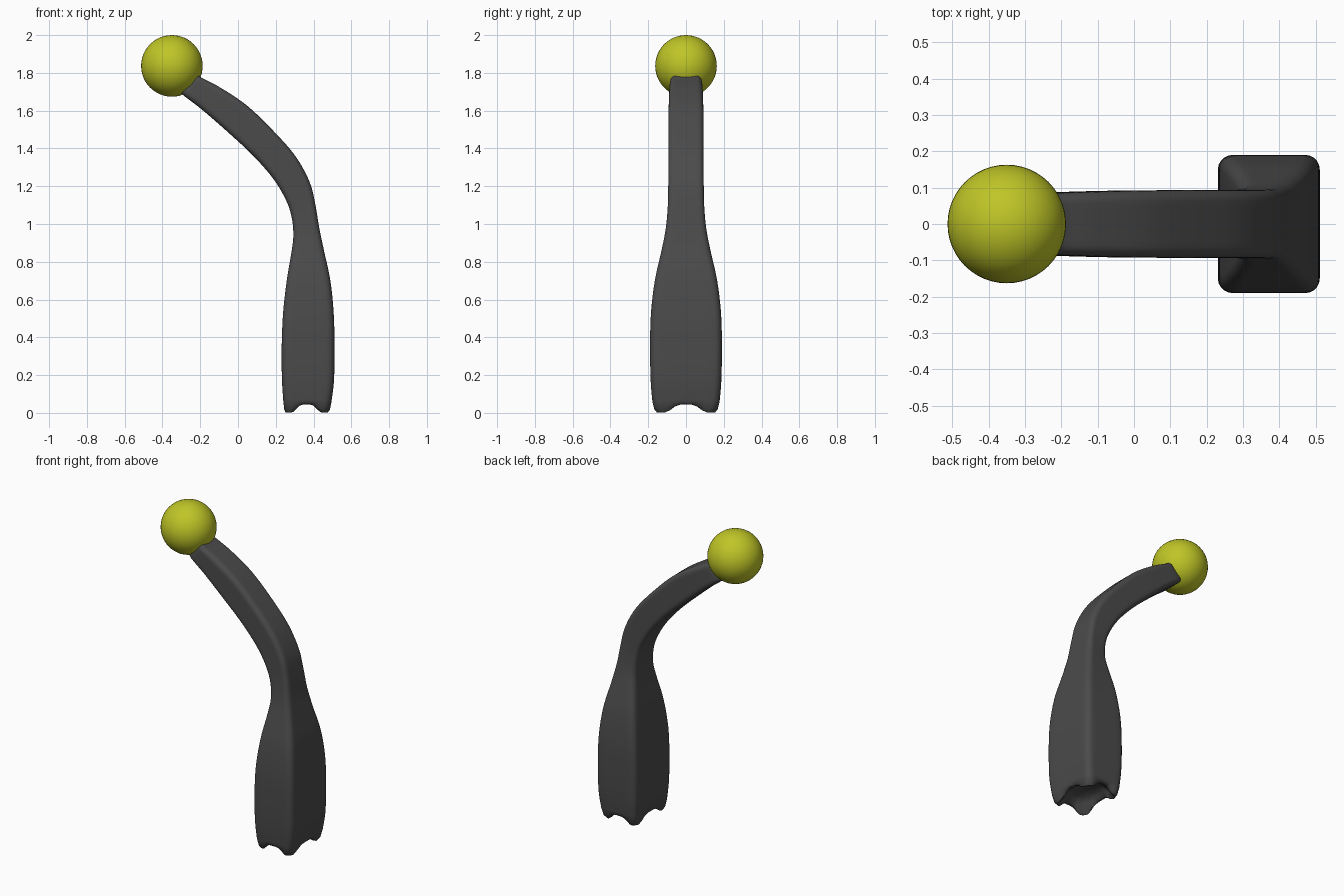
import bpy, bmesh, math
from mathutils import Vector

if "Cube" in bpy.data.objects:
    bpy.data.objects.remove(bpy.data.objects["Cube"])


def paint(ob, name, rgb):
    mat = bpy.data.materials.new(name)
    mat.diffuse_color = (*rgb, 1)
    mat.use_nodes = True
    mat.node_tree.nodes["Principled BSDF"].inputs["Base Color"].default_value = mat.diffuse_color
    ob.data.materials.append(mat)


def section(r, hx, hy, n=8, k=5):
    """Rounded rectangle outline, counter-clockwise, in local (u, y)."""
    pts = []
    for i, (sx, sy) in enumerate([(1, 1), (-1, 1), (-1, -1), (1, -1)]):
        cx, cy = sx * (hx - r), sy * (hy - r)
        for j in range(k + 1):
            a = (i + j / k) * math.pi / 2
            pts.append(Vector((cx + r * math.cos(a), cy + r * math.sin(a))))
    # fill the straight sides with evenly spaced points
    out = []
    for i, p in enumerate(pts):
        out.append(p)
        if i % (k + 1) == k:
            q = pts[(i + 1) % len(pts)]
            out += [p.lerp(q, t / n) for t in range(1, n)]
    return out


def spline(rows, steps):
    out = []
    for i in range(len(rows) - 1):
        p0, p1, p2, p3 = (rows[min(max(i + d, 0), len(rows) - 1)] for d in (-1, 0, 1, 2))
        for s in range(steps):
            t = s / steps
            out.append([b + 0.5 * t * (c - a + t * (2*a - 5*b + 4*c - d + t * (3*(b - c) + d - a)))
                        for a, b, c, d in zip(p0, p1, p2, p3)])
    return out + [list(rows[-1])]


# stations: inner x, inner z, outer x, outer z, half width, corner radius
stations = [
    (.240, .06, .495, .06, .178, .040),
    (.233, .17, .508, .17, .187, .040),
    (.231, .33, .511, .33, .190, .040),
    (.238, .52, .507, .52, .186, .038),
    (.258, .70, .489, .70, .165, .036),
    (.283, .85, .455, .86, .130, .034),
    (.293, .94, .430, .98, .108, .032),
    (.285, 1.03, .410, 1.10, .097, .030),
    (.257, 1.12, .380, 1.22, .094, .030),
    (.190, 1.235, .307, 1.355, .093, .030),
    (.080, 1.362, .195, 1.485, .093, .030),
    (-.060, 1.492, .050, 1.625, .092, .030),
    (-.190, 1.605, -.090, 1.720, .089, .030),
    (-.275, 1.670, -.185, 1.770, .085, .028),
    (-.300, 1.692, -.208, 1.785, .078, .026),
]

# curved lever: loft of rounded rectangles
bm = bmesh.new()
rings = []


def add_ring(ix, iz, ox, oz, hy, r, lift=0):
    a, b = Vector((ix, 0, iz)), Vector((ox, 0, oz))
    mid, axis = (a + b) / 2, (b - a).normalized()
    hx = (b - a).length / 2
    ring = []
    for p in section(r, hx, hy):
        co = mid + axis * p.x + Vector((0, p.y, 0))
        m = min(abs(p.x) / hx, abs(p.y) / hy)
        t = min(max((m - .2) / .55, 0), 1)
        co.z += lift * (1 - t * t * (3 - 2 * t))
        ring.append(bm.verts.new(co))
    rings.append(ring)


# hollow underside, then scalloped rim with four corner feet
add_ring(.30, .085, .425, .085, .085, .03)
add_ring(.275, .055, .450, .055, .120, .035, .015)
add_ring(.262, .008, .463, .008, .143, .038, .041)
add_ring(.252, .001, .475, .001, .155, .040, .043)
add_ring(.245, .018, .487, .018, .168, .040, .028)
for row in spline(stations, 5):
    add_ring(*row)
for a, b in zip(rings, rings[1:]):
    for i in range(len(a)):
        j = (i + 1) % len(a)
        bm.faces.new((a[i], a[j], b[j], b[i]))
bm.faces.new(rings[0][::-1])
bm.faces.new(rings[-1])
bmesh.ops.recalc_face_normals(bm, faces=bm.faces)
mesh = bpy.data.meshes.new("lever_arm")
bm.to_mesh(mesh)
bm.free()
arm = bpy.data.objects.new("lever_arm", mesh)
bpy.context.collection.objects.link(arm)
bpy.context.view_layer.objects.active = arm
arm.select_set(True)
bpy.ops.object.shade_smooth_by_angle(angle=math.radians(50))
arm.select_set(False)
paint(arm, "dark_grey", (.07, .07, .07))

# ball knob
bpy.ops.mesh.primitive_uv_sphere_add(segments=48, ring_count=24, radius=.163,
                                     location=(-.35, 0, 1.837))
knob = bpy.context.object
knob.name = "ball_knob"
bpy.ops.object.shade_smooth()
paint(knob, "yellow", (.52, .56, .02))
